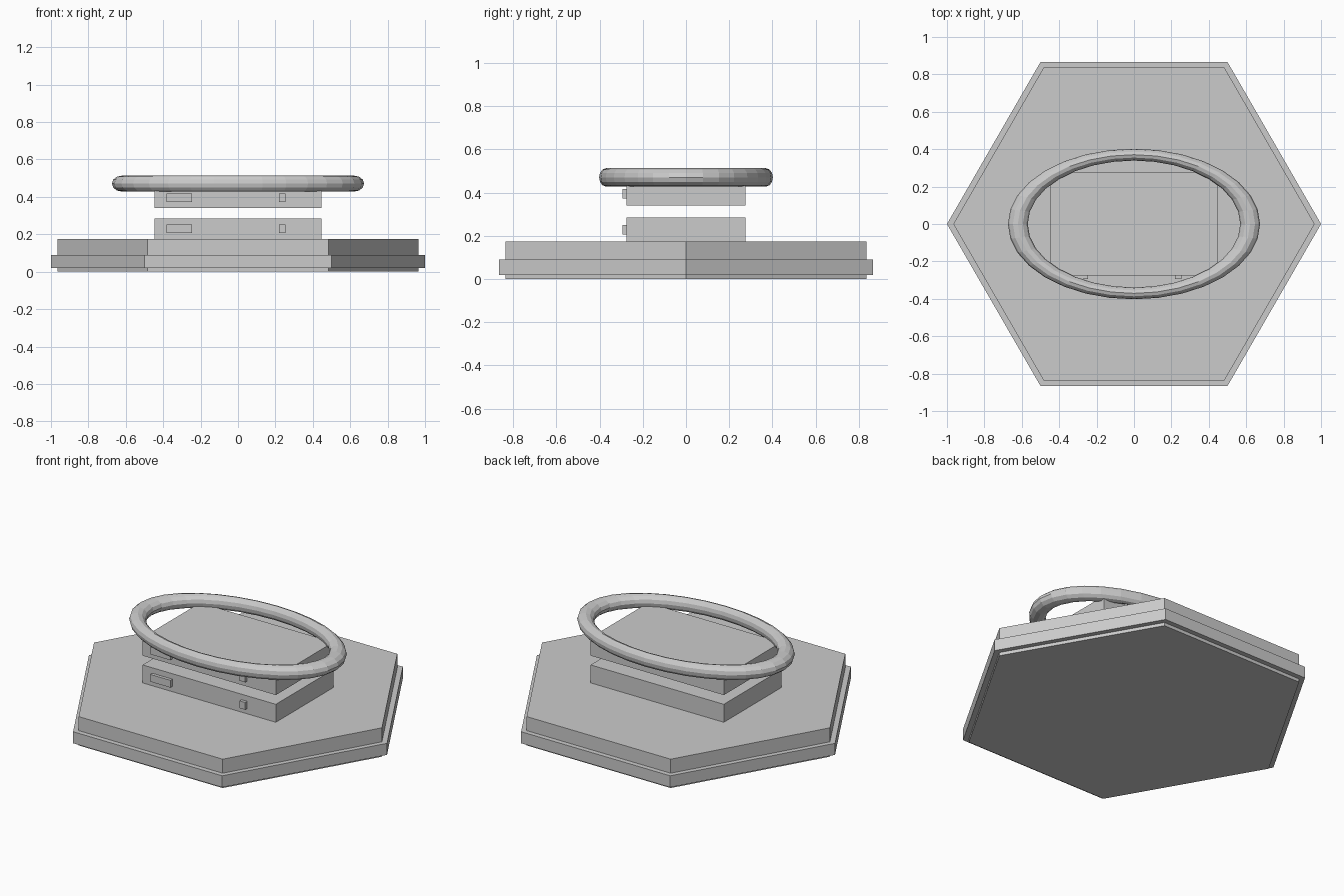
import bpy, math

if "Cube" in bpy.data.objects:
    bpy.data.objects.remove(bpy.data.objects["Cube"])


def hex_plate(name, radius, z0, z1):
    # corners point along x
    bpy.ops.mesh.primitive_cylinder_add(vertices=6, radius=radius, depth=z1 - z0,
                                        location=(0, 0, (z0 + z1) / 2),
                                        rotation=(0, 0, math.radians(30)))
    ob = bpy.context.object
    ob.name = name
    return ob


def box(name, x0, x1, y0, y1, z0, z1):
    bpy.ops.mesh.primitive_cube_add(size=1, location=((x0 + x1) / 2, (y0 + y1) / 2, (z0 + z1) / 2))
    ob = bpy.context.object
    ob.name = name
    ob.scale = (x1 - x0, y1 - y0, z1 - z0)
    bpy.ops.object.transform_apply(location=False, rotation=False, scale=True)
    return ob


# hexagonal base with a protruding rim band
hex_plate("base_plate", 0.966, 0.0, 0.175)
hex_plate("base_rim", 1.0, 0.02, 0.09)

# two stacked blocks, each with a wide and a narrow tab on the front
for label, z in (("lower", 0.229), ("upper", 0.395)):
    z_bottom = 0.17 if label == "lower" else z - 0.055
    box(label + "_block", -0.447, 0.447, -0.276, 0.276, z_bottom, z + 0.055)
    box(label + "_wide_tab", -0.381, -0.247, -0.295, -0.27, z - 0.022, z + 0.022)
    box(label + "_narrow_tab", 0.218, 0.255, -0.295, -0.27, z - 0.022, z + 0.022)

# oval ring on top
bpy.ops.mesh.primitive_torus_add(major_segments=32, minor_segments=12,
                                 major_radius=0.621, minor_radius=0.053,
                                 location=(0, 0, 0.471))
ring = bpy.context.object
ring.name = "oval_ring"
ring.scale = (1, 0.597, 0.8)
bpy.ops.object.transform_apply(location=False, rotation=False, scale=True)
bpy.ops.object.shade_flat()
